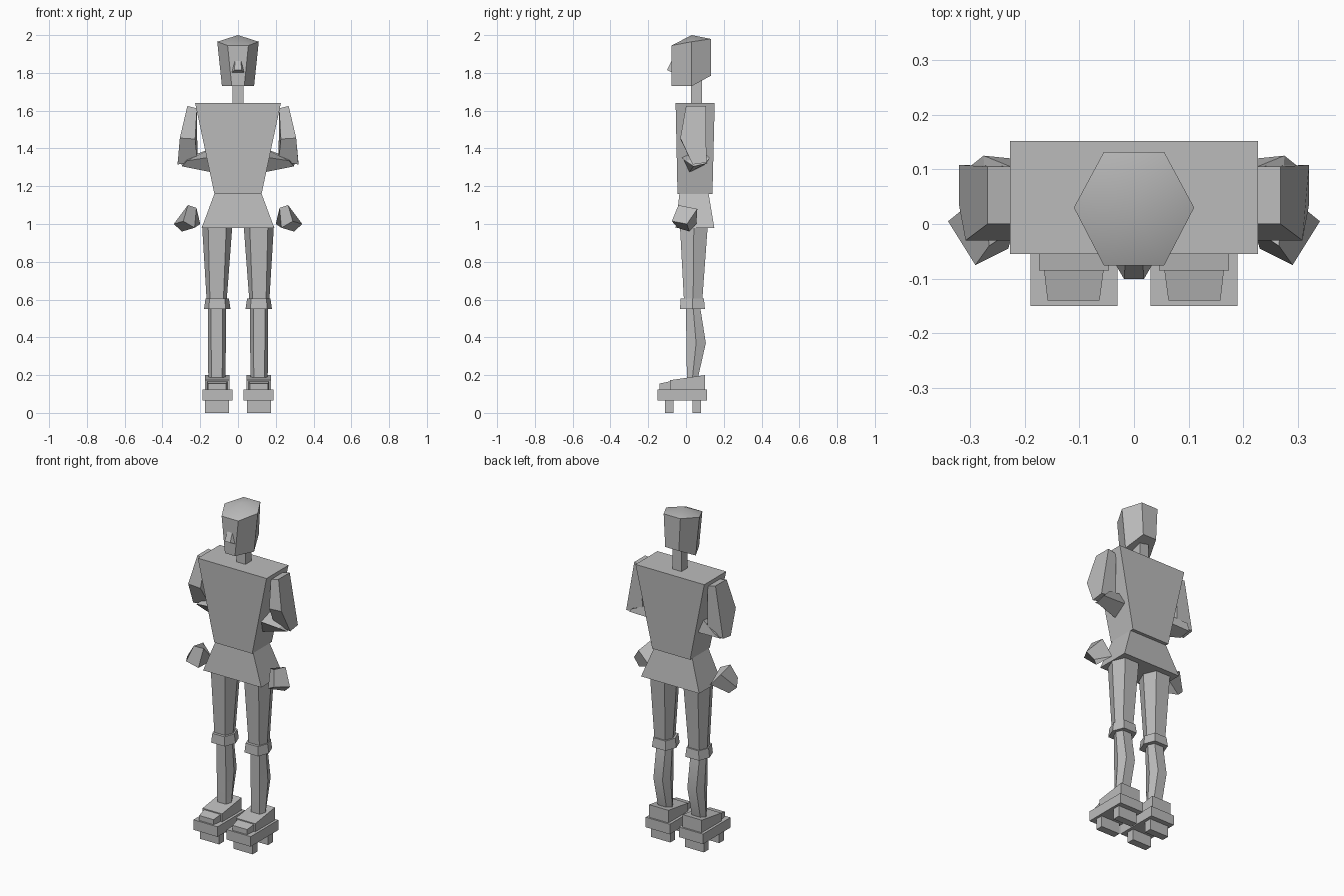
import bpy, bmesh, math

cube = bpy.data.objects.get("Cube")
if cube:
    bpy.data.objects.remove(cube, do_unlink=True)

grey = bpy.data.materials.new("plain_grey")
grey.use_nodes = True
GREY = (0.5, 0.5, 0.5, 1.0)
grey.diffuse_color = GREY
grey.node_tree.nodes["Principled BSDF"].inputs["Base Color"].default_value = GREY


def loft(name, rings, side=1, apex=None):
    """Skin matching rings of points; close both ends, or fan the last to an apex."""
    bm = bmesh.new()
    loops = [[bm.verts.new((p[0] * side, p[1], p[2])) for p in r] for r in rings]
    n = len(loops[0])
    for a, b in zip(loops, loops[1:]):
        for i in range(n):
            j = (i + 1) % n
            bm.faces.new((a[i], a[j], b[j], b[i]))
    bm.faces.new(loops[0])
    if apex:
        tip = bm.verts.new(apex)
        for i in range(n):
            bm.faces.new((loops[-1][i], loops[-1][(i + 1) % n], tip))
    else:
        bm.faces.new(loops[-1])
    bmesh.ops.recalc_face_normals(bm, faces=bm.faces)
    mesh = bpy.data.meshes.new(name)
    bm.to_mesh(mesh)
    bm.free()
    mesh.materials.append(grey)
    obj = bpy.data.objects.new(name, mesh)
    bpy.context.collection.objects.link(obj)
    bpy.ops.object.select_all(action='DESELECT')
    obj.select_set(True)
    bpy.context.view_layer.objects.active = obj
    bpy.ops.object.shade_smooth_by_angle(angle=math.radians(30))
    return obj


def rect(x0, x1, y0, y1, z):
    return [(x0, y0, z), (x1, y0, z), (x1, y1, z), (x0, y1, z)]


def hexagon(cx, rx, fx, y0, y1, z):
    """Six-sided ring: points at the sides, flat front (half width fx) and back."""
    m = (y0 + y1) / 2
    return [(cx - rx, m, z), (cx - fx, y0, z), (cx + fx, y0, z),
            (cx + rx, m, z), (cx + fx, y1, z), (cx - fx, y1, z)]


# Torso and flared skirt
loft("torso", [rect(-.125, .125, -.045, .14, 1.16), rect(-.227, .227, -.055, .152, 1.64)])
loft("skirt", [rect(-.192, .192, -.055, .15, .98), rect(-.125, .125, -.035, .12, 1.16)])

# Neck and tapered six-sided head with a shallow pointed crown
loft("neck", [rect(-.03, .03, .027, .085, 1.64), rect(-.03, .03, .027, .085, 1.79)])
chin = [(-.085, .03, 1.73), (-.033, -.076, 1.73), (.033, -.076, 1.73),
        (.085, .03, 1.73), (.045, .132, 1.785), (-.045, .132, 1.785)]
brow = [(-.11, .03, 1.965), (-.055, -.076, 1.945), (.055, -.076, 1.945),
        (.11, .03, 1.965), (.055, .132, 1.98), (-.055, .132, 1.98)]
loft("head", [chin, brow], apex=(0, .03, 2.0))

# Nose wedge
loft("nose", [[(-.036, -.07, 1.80), (-.018, -.101, 1.815), (-.016, -.07, 1.875)],
              [(.036, -.07, 1.80), (.018, -.101, 1.815), (.016, -.07, 1.875)]])

for side, label in ((1, "left"), (-1, "right")):
    # Upper arm: five-sided side profile, inner to outer
    loft(label + "_upper_arm", [
        [(.217, 0, 1.612), (.227, -.03, 1.45), (.215, .035, 1.335),
         (.215, .105, 1.345), (.217, .105, 1.612)],
        [(.268, 0, 1.625), (.308, -.03, 1.455), (.32, .035, 1.315),
         (.32, .108, 1.325), (.268, .105, 1.625)]], side)

    # Forearm tucked in towards the waist
    loft(label + "_forearm", [
        [(.27, -.005, 1.335), (.275, .125, 1.35), (.30, .105, 1.32), (.295, .04, 1.305)],
        [(.14, -.025, 1.355), (.14, .07, 1.40), (.13, .11, 1.32), (.13, .015, 1.272)]], side)

    # Free-standing hand: tilted tapered block
    loft(label + "_hand", [
        [(.34, .005, 1.0), (.29, -.075, 1.015), (.23, -.045, .98), (.297, .018, .96)],
        [(.272, .06, 1.08), (.265, -.04, 1.10), (.22, -.01, 1.085), (.20, .055, 1.0)]], side)

    # Leg
    loft(label + "_thigh", [hexagon(.113, .052, .035, -.01, .085, .58),
                            hexagon(.11, .08, .048, -.032, .115, .99)], side)
    loft(label + "_knee", [hexagon(.11, .07, .045, -.032, .1, .55),
                           hexagon(.11, .062, .04, -.028, .095, .605)], side)
    loft(label + "_shin", [hexagon(.112, .045, .028, .005, .062, .18),
                           hexagon(.112, .048, .03, .002, .105, .37),
                           hexagon(.112, .048, .03, 0, .075, .56)], side)

    # Shoe: heel block with sloping top, narrower toe
    heel_top = [(.046, -.085, .173), (.174, -.085, .173), (.174, .1, .2), (.046, .1, .2)]
    toe_top = [(.063, -.14, .155), (.158, -.14, .155), (.165, -.08, .168), (.055, -.08, .168)]
    loft(label + "_shoe", [rect(.046, .174, -.085, .1, .12), heel_top], side)
    loft(label + "_toe", [[(x, y, .12) for x, y, z in toe_top], toe_top], side)

    # Raised sole on two cross bars
    loft(label + "_sole", [rect(.03, .189, -.15, .11, .065), rect(.03, .189, -.15, .11, .125)], side)
    for part, y0, y1 in (("front", -.11, -.065), ("back", .035, .08)):
        loft(f"{label}_{part}_sole_bar", [rect(.048, .174, y0, y1, 0),
                                          rect(.048, .174, y0, y1, .07)], side)
